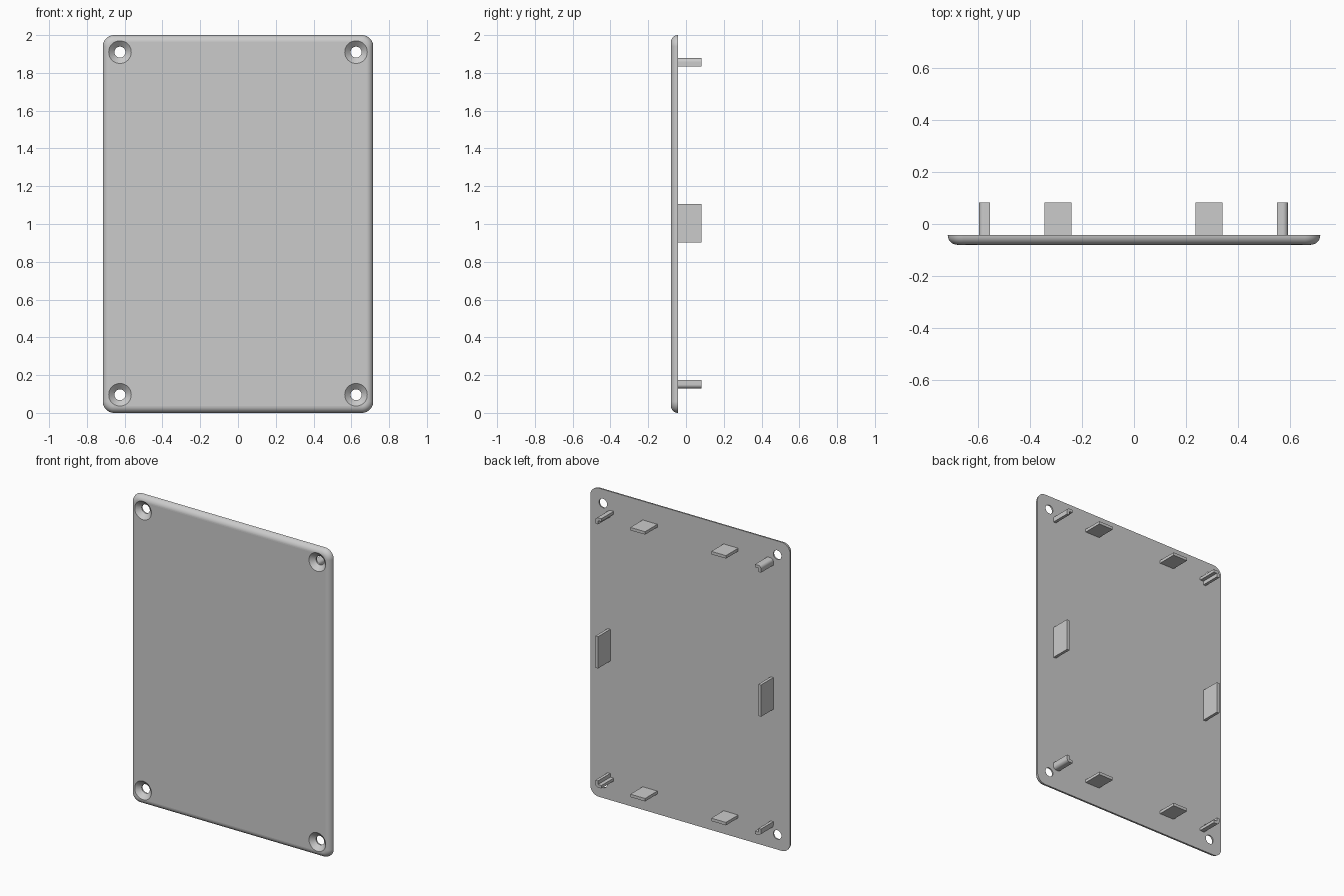
import bpy, bmesh, math

cube = bpy.data.objects.get("Cube")
if cube:
    bpy.data.objects.remove(cube, do_unlink=True)

GREY = bpy.data.materials.new("plain grey")
GREY.use_nodes = True
GREY.diffuse_color = (0.6, 0.6, 0.6, 1)
GREY.node_tree.nodes["Principled BSDF"].inputs["Base Color"].default_value = (0.6, 0.6, 0.6, 1)

HALF_W, HEIGHT = 0.716, 2.0
FRONT, BACK, TIP = -0.08, -0.043, 0.083      # depths of the plate faces and tab ends
CORNER, FILLET = 0.06, BACK - FRONT
CX, CZ = -0.002, 1.004                       # centre of the tab frame
FRAME_X, FRAME_Z = 0.594, 0.874              # outer half sizes of the tab frame
WALL = 0.019


def loft(name, rings):
    """Closed solid through a list of equal-length rings, capped at both ends."""
    bm = bmesh.new()
    loops = [[bm.verts.new(p) for p in ring] for ring in rings]
    n = len(loops[0])
    for a, b in zip(loops, loops[1:]):
        for i in range(n):
            j = (i + 1) % n
            bm.faces.new((a[i], a[j], b[j], b[i]))
    bm.faces.new(loops[0])
    bm.faces.new(loops[-1])
    bmesh.ops.recalc_face_normals(bm, faces=bm.faces)
    mesh = bpy.data.meshes.new(name)
    bm.to_mesh(mesh)
    bm.free()
    mesh.materials.append(GREY)
    obj = bpy.data.objects.new(name, mesh)
    bpy.context.collection.objects.link(obj)
    return obj


def select(obj):
    bpy.ops.object.select_all(action='DESELECT')
    obj.select_set(True)
    bpy.context.view_layer.objects.active = obj


def smooth(obj):
    select(obj)
    bpy.ops.object.shade_smooth_by_angle(angle=math.radians(30))
    obj.modifiers.new("flat faces", 'WEIGHTED_NORMAL').keep_sharp = True


def rounded_outline(inset, y, steps=10):
    """Plate outline with round corners, drawn in by inset."""
    pts = []
    r = CORNER - inset
    for k, (sx, sz) in enumerate(((1, 1), (-1, 1), (-1, -1), (1, -1))):
        for i in range(steps + 1):
            a = math.pi / 2 * (k + i / steps)
            pts.append((sx * (HALF_W - CORNER) + r * math.cos(a), y,
                        HEIGHT / 2 + sz * (HEIGHT / 2 - CORNER) + r * math.sin(a)))
    return pts


def circle(x, z, r, y, n=40):
    return [(x + r * math.cos(2 * math.pi * i / n), y,
             z + r * math.sin(2 * math.pi * i / n)) for i in range(n)]


# Plate with a rounded front edge
rings = []
for i in range(9):
    a = math.pi / 2 * i / 8
    rings.append(rounded_outline(FILLET * (1 - math.cos(a)), BACK - FILLET * math.sin(a)))
plate = loft("cover_plate", rings)

# Countersunk screw holes
for sx in (-1, 1):
    for sz in (-1, 1):
        x, z = sx * 0.625, 1.003 + sz * 0.907
        cutter = loft("hole_cutter", [circle(x, z, r, y) for r, y in
                      ((0.06, -0.12), (0.06, FRONT), (0.029, -0.052), (0.029, 0.0))])
        cutter.hide_render = True
        mod = plate.modifiers.new("hole", 'BOOLEAN')
        mod.operation, mod.solver, mod.object = 'DIFFERENCE', 'EXACT', cutter
        select(plate)
        bpy.ops.object.modifier_apply(modifier=mod.name)
        bpy.data.objects.remove(cutter, do_unlink=True)
smooth(plate)


def extrude_back(name, outline):
    """Push an x-z outline from the plate out to the tab ends."""
    return loft(name, [[(x, y, z) for x, z in outline] for y in (BACK - 0.002, TIP)])


def tab(name, x0, x1, z0, z1):
    extrude_back(name, ((x0, z0), (x1, z0), (x1, z1), (x0, z1)))


# Locating tabs on all four sides
for sz, row in ((1, "top"), (-1, "bottom")):
    outer = CZ + sz * FRAME_Z
    for sx, side in ((1, "left"), (-1, "right")):
        mid = CX + sx * 0.29
        tab(f"{row}_{side}_tab", mid - 0.0525, mid + 0.0525, outer - sz * WALL, outer)
for sx, side in ((1, "left"), (-1, "right")):
    outer = CX + sx * FRAME_X
    tab(f"{side}_side_tab", outer - sx * WALL, outer, CZ - 0.103, CZ + 0.103)

# Angled corner posts, rounded on the outside corner
ARM, ROUND = 0.043, 0.02
for sx, side in ((1, "left"), (-1, "right")):
    for sz, row in ((1, "top"), (-1, "bottom")):
        profile = [(ARM, 0), (ARM, WALL), (WALL, WALL), (WALL, ARM), (0, ARM)]
        for i in range(7):
            a = math.pi / 2 * i / 6
            profile.append((ROUND * (1 - math.cos(a)), ROUND * (1 - math.sin(a))))
        smooth(extrude_back(f"{row}_{side}_corner_post",
               [(CX + sx * (FRAME_X - u), CZ + sz * (FRAME_Z - v)) for u, v in profile]))
